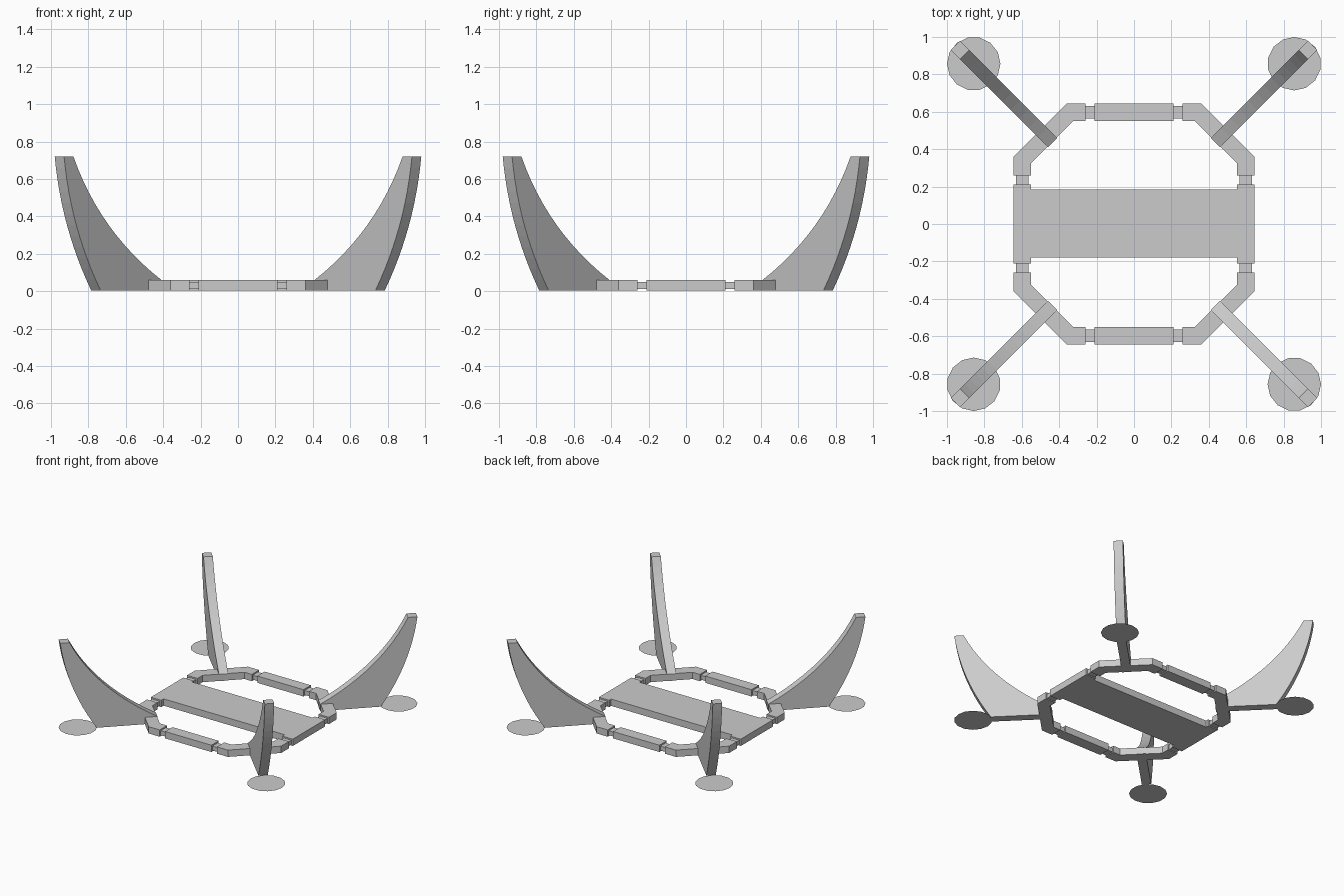
import bpy, bmesh, math
from mathutils import Matrix, Vector

if "Cube" in bpy.data.objects:
    bpy.data.objects.remove(bpy.data.objects["Cube"], do_unlink=True)

GREY = (0.6, 0.6, 0.6, 1)
mat = bpy.data.materials.new("plain grey")
mat.use_nodes = True
mat.diffuse_color = GREY
mat.node_tree.nodes["Principled BSDF"].inputs["Base Color"].default_value = GREY

BASE, TOP = 0.004, 0.06      # frame underside and top
OUT, INN = 0.645, 0.55       # outer and inner half width of the frame


def finish(name, bm, turn=0):
    """Turn the part about z, fix its normals and add it to the scene."""
    bm.transform(Matrix.Rotation(math.radians(turn), 4, 'Z'))
    bmesh.ops.recalc_face_normals(bm, faces=bm.faces)
    mesh = bpy.data.meshes.new(name)
    bm.to_mesh(mesh)
    bm.free()
    mesh.materials.append(mat)
    obj = bpy.data.objects.new(name, mesh)
    bpy.context.collection.objects.link(obj)
    return obj


def prism(name, outline, direction, turn=0):
    """Extrude a closed outline along a direction."""
    bm = bmesh.new()
    face = bm.faces.new([bm.verts.new(p) for p in outline])
    new = bmesh.ops.extrude_face_region(bm, geom=[face])["geom"]
    bmesh.ops.translate(bm, vec=direction, verts=[v for v in new if isinstance(v, bmesh.types.BMVert)])
    return finish(name, bm, turn)


def slab(name, x0, x1, y0, y1, z0, z1, turn=0):
    corners = [(x0, y0, z0), (x1, y0, z0), (x1, y1, z0), (x0, y1, z0)]
    return prism(name, corners, (0, 0, z1 - z0), turn)


def bezier(a, c, b, n=12):
    a, b, c = Vector(a), Vector(b), Vector(c)
    return [a * (1 - t) ** 2 + c * 2 * t * (1 - t) + b * t * t for t in (i / n for i in range(n + 1))]


# Arm profile: x is the distance along one axis, y the height
inner_edge = bezier((0.435, TOP), (0.765, 0.32), (0.905, 0.72))
outer_edge = bezier((0.955, 0.72), (0.92, 0.34), (0.76, BASE))
profile = [Vector((0.435, BASE))] + inner_edge + outer_edge
HALF = 0.025                 # half the arm thickness, measured along one axis

corner = [(0.26, OUT), (0.36, OUT), (OUT, 0.36), (OUT, 0.26),
          (INN, 0.26), (INN, 0.325), (0.325, INN), (0.26, INN)]

for i, side in enumerate(("back_left", "back_right", "front_right", "front_left")):
    turn = 90 * i
    # Bent frame corner
    prism("frame_corner_" + side, [(x, y, BASE) for x, y in corner], (0, 0, TOP - BASE), turn)
    # Curved diagonal arm
    prism("arm_" + side, [(p.x + HALF, p.x - HALF, p.y) for p in profile],
          (-2 * HALF, 2 * HALF, 0), turn)
    # Flat disc under the arm
    bm = bmesh.new()
    bmesh.ops.create_circle(bm, cap_ends=True, segments=14, radius=0.143,
                            matrix=Matrix.Translation((0.857, 0.857, 0.002)))
    finish("foot_disc_" + side, bm, turn)

for i, side in enumerate(("back", "right", "front", "left")):
    turn = 90 * i
    # Straight bar with a narrow link at each end
    slab("bar_" + side, -0.21, 0.21, INN, OUT, BASE, TOP, turn)
    for end in (-1, 1):
        x0, x1 = sorted((0.2 * end, 0.27 * end))
        slab("link_" + side, x0, x1, 0.563, 0.632, 0.012, 0.048, turn)

# Wide plate across the middle
slab("centre_plate", -INN, INN, -0.18, 0.185, BASE, TOP)
